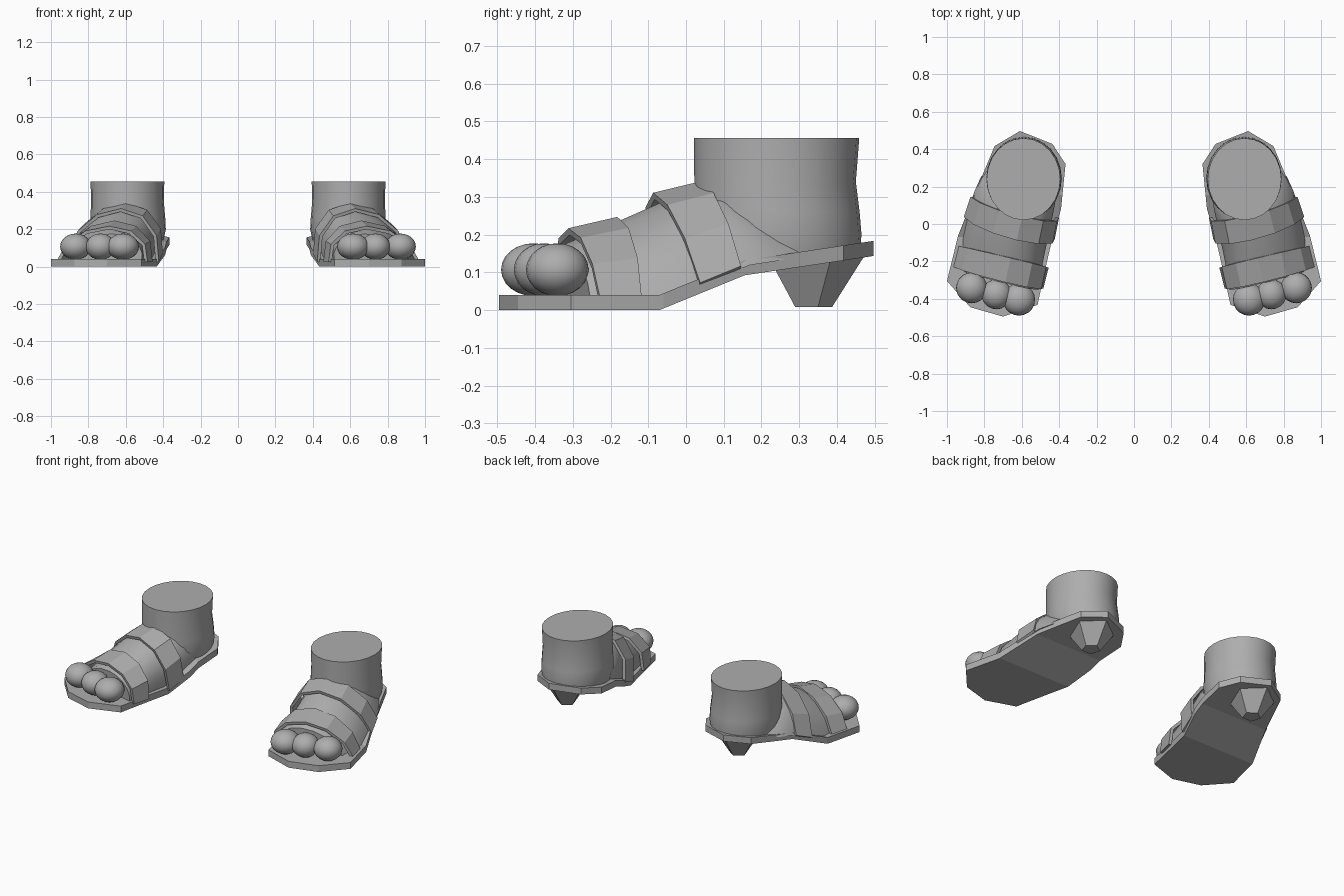
import bpy, bmesh
from math import sin, cos, pi, radians
from mathutils import Matrix

if "Cube" in bpy.data.objects:
    bpy.data.objects.remove(bpy.data.objects["Cube"])

GREY = bpy.data.materials.new("dark_grey")
GREY.diffuse_color = (0.42, 0.42, 0.42, 1)
GREY.use_nodes = True
GREY.node_tree.nodes["Principled BSDF"].inputs["Base Color"].default_value = GREY.diffuse_color


def finish(name, bm, smooth=None, thickness=0):
    bmesh.ops.recalc_face_normals(bm, faces=bm.faces)
    me = bpy.data.meshes.new(name)
    bm.to_mesh(me)
    bm.free()
    me.materials.append(GREY)
    ob = bpy.data.objects.new(name, me)
    bpy.context.collection.objects.link(ob)
    if smooth:
        bpy.ops.object.select_all(action='DESELECT')
        ob.select_set(True)
        bpy.context.view_layer.objects.active = ob
        bpy.ops.object.shade_smooth_by_angle(angle=radians(smooth))
    if thickness:
        sol = ob.modifiers.new("Thickness", 'SOLIDIFY')
        sol.thickness = thickness
        sol.offset = 0
    # every part is built for one foot and mirrored to the other
    ob.modifiers.new("Mirror", 'MIRROR')
    return ob


def loft(rows, closed=True, caps=True):
    bm = bmesh.new()
    rings = [[bm.verts.new(p) for p in row] for row in rows]
    n = len(rings[0])
    for a, b in zip(rings, rings[1:]):
        for i in range(n if closed else n - 1):
            j = (i + 1) % n
            bm.faces.new((a[i], a[j], b[j], b[i]))
    if caps:
        bm.faces.new(rings[0])
        bm.faces.new(rings[-1])
    return bm


def sole_top(y):
    if y < -0.07:
        return 0.04
    if y < 0.155:
        return 0.04 + (y + 0.07) / 0.225 * 0.092
    return 0.132 + (y - 0.155) / 0.34 * 0.051


def arch(cx, cy, half, top, lean=0.0, n=6):
    """Skewed half-ellipse across the foot, turned with the foot axis, sunk into the sole."""
    pts = []
    for i in range(n + 1):
        a = pi * i / n
        u, h = -cos(a), sin(a)
        y = cy + u * half * 0.24 + lean * (1 - h)
        bottom = sole_top(cy + (half * 0.24 if u > 0 else -half * 0.24) + lean) - 0.015
        pts.append((cx + u * half - 0.04 * h, y, bottom + h * (top - bottom)))
    return pts


def ring(cx, cy, rx, ry, z, n=24, start=0.0):
    return [(cx + rx * cos(start + 2 * pi * i / n),
             cy + ry * sin(start + 2 * pi * i / n), z) for i in range(n)]


# sole: outline, creased across at the bends, then raised at the heel
outline = [(0.61, 0.497), (0.436, 0.428), (0.366, 0.32), (0.39, 0.08), (0.435, -0.07),
           (0.465, -0.2), (0.516, -0.433), (0.70, -0.495), (0.875, -0.445),
           (1.0, -0.305), (0.94, -0.06), (0.815, 0.25), (0.745, 0.417)]
bm = bmesh.new()
bm.faces.new([bm.verts.new((x, y, 0)) for x, y in outline])
for y in (-0.07, 0.155):
    bmesh.ops.bisect_plane(bm, geom=bm.verts[:] + bm.edges[:] + bm.faces[:],
                           plane_co=(0, y, 0), plane_no=(0, 1, 0), dist=1e-4)
ext = bmesh.ops.extrude_face_region(bm, geom=bm.faces[:])
upper = {v for v in ext["geom"] if isinstance(v, bmesh.types.BMVert)}
for v in bm.verts:
    v.co.z = sole_top(v.co.y) - (0 if v in upper else 0.04)
finish("sole", bm)

# tapered five-sided heel, its top following the slope of the sole
heel_top = [(x, y, sole_top(y) - 0.03) for x, y, z in
            ring(0.60, 0.342, 0.14, 0.135, 0, 5, pi / 2)]
finish("heel", loft([ring(0.60, 0.333, 0.055, 0.054, 0.008, 5, pi / 2), heel_top]))

# foot, from the toe joints back into the ankle
finish("foot", loft([arch(0.715, -0.32, 0.20, 0.175, 0.02, 10),
                     arch(0.705, -0.18, 0.215, 0.235, 0.03, 10),
                     arch(0.675, -0.05, 0.215, 0.292, 0.05, 10),
                     arch(0.645, 0.06, 0.21, 0.33, 0.06, 10),
                     arch(0.62, 0.14, 0.20, 0.30, 0.06, 10),
                     arch(0.60, 0.25, 0.17, 0.22, 0.03, 10)]), smooth=40)

# ankle
finish("ankle", loft([ring(0.588, 0.245, 0.190, 0.215, 0.142),
                      ring(0.588, 0.244, 0.202, 0.221, 0.20),
                      ring(0.589, 0.241, 0.200, 0.219, 0.26),
                      ring(0.591, 0.236, 0.195, 0.214, 0.34),
                      ring(0.591, 0.240, 0.197, 0.219, 0.456)]), smooth=40)

# straps over the foot
finish("front_strap", loft([arch(0.728, -0.31, 0.235, 0.208, 0.025),
                            arch(0.70, -0.18, 0.235, 0.238, 0.005)],
                           False, False), thickness=0.018)
finish("back_strap", loft([arch(0.667, -0.085, 0.235, 0.302, 0.065),
                           arch(0.638, 0.04, 0.228, 0.332, 0.05)],
                          False, False), thickness=0.018)

# toes
bm = bmesh.new()
for x, y, r in ((0.615, -0.404, 0.086), (0.735, -0.376, 0.08), (0.868, -0.341, 0.083)):
    bmesh.ops.create_uvsphere(bm, u_segments=20, v_segments=12, radius=1,
                              matrix=Matrix.Translation((x, y, 0.107))
                              @ Matrix.Diagonal((r, r, 0.07, 1)))
finish("toes", bm, smooth=60)
